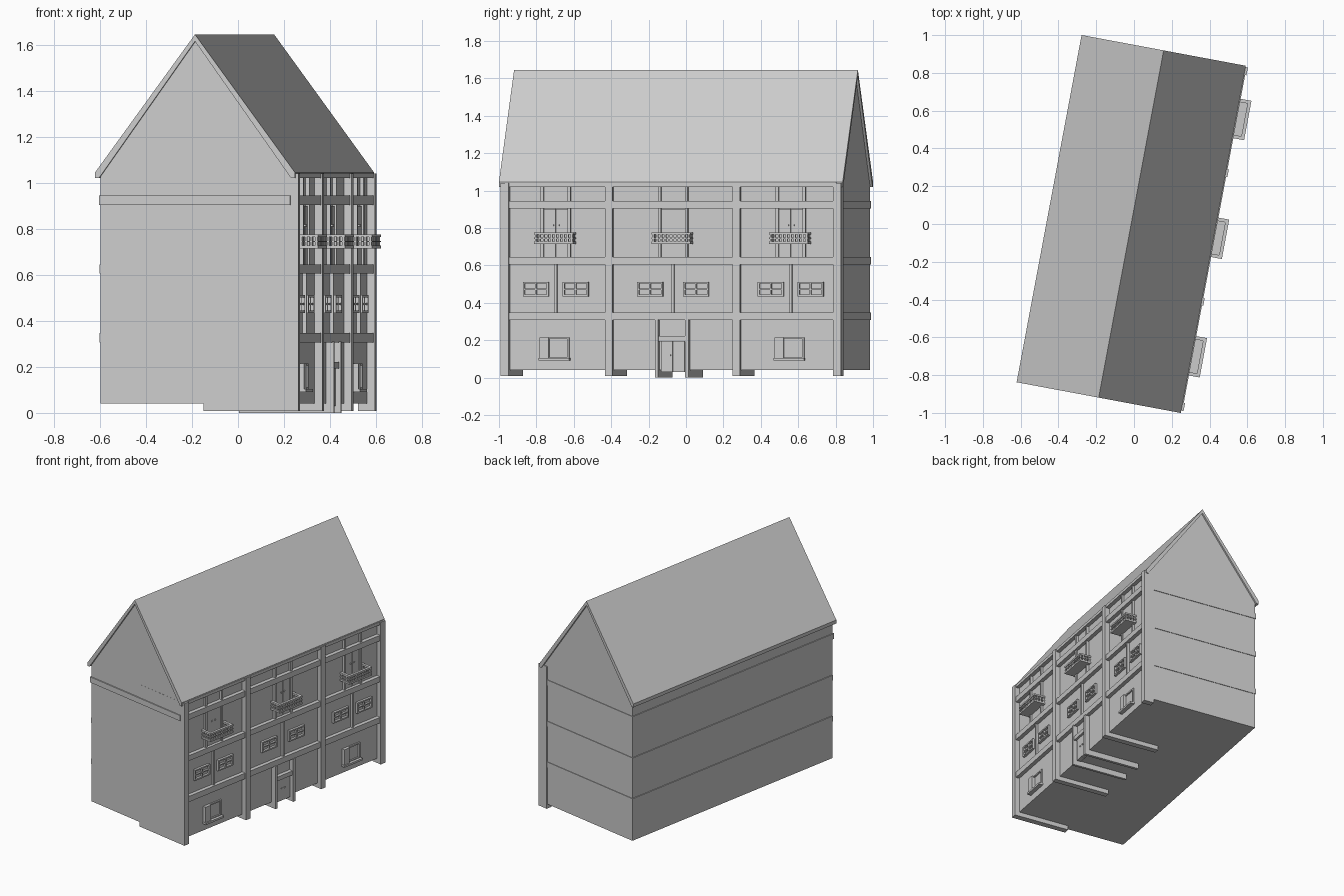
import bpy, bmesh, math

cube = bpy.data.objects.get("Cube")
if cube:
    bpy.data.objects.remove(cube)

TURN = math.radians(-10.6)
WALL = 0.42          # half width of the house
END = 0.922          # half length of the house
PILLAR = 0.455       # outer face of the pillars

grey = bpy.data.materials.new("plain_grey")
grey.use_nodes = True
grey.diffuse_color = (0.6, 0.6, 0.6, 1)
grey.node_tree.nodes["Principled BSDF"].inputs["Base Color"].default_value = (0.6, 0.6, 0.6, 1)


def finish(name, bm):
    """Turn a bmesh built in house axes into a placed object."""
    bmesh.ops.recalc_face_normals(bm, faces=bm.faces)
    mesh = bpy.data.meshes.new(name)
    bm.to_mesh(mesh)
    bm.free()
    mesh.materials.append(grey)
    obj = bpy.data.objects.new(name, mesh)
    obj.rotation_euler.z = TURN
    obj.location.x = -0.015
    bpy.context.collection.objects.link(obj)


def boxes(name, specs):
    """Each spec is (u range, v range, z range): across, along, up."""
    bm = bmesh.new()
    for spec in specs:
        made = bmesh.ops.create_cube(bm, size=1)["verts"]
        for vert in made:
            for axis, (low, high) in enumerate(spec):
                vert.co[axis] = low if vert.co[axis] < 0 else high
    finish(name, bm)


def extrude_profile(name, points, half):
    """Sweep a cross-section along the length of the house."""
    bm = bmesh.new()
    face = bm.faces.new([bm.verts.new((u, -half, z)) for u, z in points])
    swept = bmesh.ops.extrude_face_region(bm, geom=[face])["geom"]
    for item in swept:
        if isinstance(item, bmesh.types.BMVert):
            item.co.y = half
    finish(name, bm)


def around(c, half):
    return (c - half, c + half)


def frame(c, half, z, bar, u):
    """Four bars round an opening."""
    low, high = z
    sides = [(u, (c - half, c - half + bar), z), (u, (c + half - bar, c + half), z)]
    rails = [(u, around(c, half - bar), (low, low + bar)),
             (u, around(c, half - bar), (high - bar, high))]
    return sides + rails


# House body with gables, and the roof shell
extrude_profile("house_body", [(-WALL, 0.04), (WALL, 0.04), (WALL, 1.045),
                               (0, 1.615), (-WALL, 1.045)], END)
extrude_profile("roof", [(-0.442, 1.02), (-0.442, 1.045), (0, 1.645), (0.442, 1.045),
                         (0.442, 1.02), (0.425, 1.02), (0, 1.615), (-0.425, 1.02)], 0.935)

# Pillars, running on as beams under the floor
deep, shallow = (0.036, PILLAR), (0.38, PILLAR)
boxes("pillars", [(deep, (-0.923, -0.88), (0.008, 1.04)),
                  (deep, (-0.355, -0.315), (0.008, 1.04)),
                  (deep, (0.337, 0.378), (0.008, 1.04)),
                  (shallow, (0.886, 0.928), (0.008, 1.04))])

# Floor bands wrapping the walls
bands = []
for low, high in ((0.307, 0.348), (0.605, 0.644), (0.904, 0.944)):
    front = -0.93 if low > 0.9 else -END + 0.002
    bands.append(((-0.426, WALL), (front, 0.926), (low, high)))
    bands.append(((0.4, 0.448), (-0.9, 0.9), (low, high)))
bands.append(((0.4, 0.448), (-0.9, 0.9), (1.02, 1.042)))
boxes("floor_bands", bands)

posts, windows, doors, knobs, balconies = [], [], [], [], []
for c in (-0.628, 0.01, 0.65):
    # Posts: one in the middle storey, two on the top storey
    posts.append(((0.4, 0.437), around(c, 0.007), (0.34, 0.61)))
    for side in (-1, 1):
        posts.append(((0.4, 0.437), around(c + side * 0.073, 0.008), (0.64, 1.03)))
        # Paired windows with crossed bars
        w = c + side * (0.125 if abs(c) < 0.1 else 0.108)
        windows += frame(w, 0.07, (0.434, 0.512), 0.01, (0.41, 0.437))
        windows.append(((0.41, 0.434), around(w, 0.004), (0.44, 0.506)))
        windows.append(((0.41, 0.434), around(w, 0.062), (0.469, 0.477)))
        # Balcony door leaves and knobs
        knobs.append(((0.42, 0.434), around(c + side * 0.015, 0.004), (0.81, 0.818)))
        doors.append(((0.41, 0.428), around(c + side * 0.0325, 0.032), (0.645, 0.9)))
    # Balcony floor, rails and balusters
    v0, v1 = c - 0.104, c + 0.108
    balconies.append(((0.41, 0.506), (v0, v1), (0.715, 0.728)))
    for z in ((0.742, 0.748), (0.764, 0.776)):
        balconies.append(((0.488, 0.506), (v0, v1), z))
        balconies.append(((0.41, 0.49), (v0, v0 + 0.018), z))
        balconies.append(((0.41, 0.49), (v1 - 0.018, v1), z))
    for i in range(10):
        v = v0 + 0.009 + i * (v1 - v0 - 0.018) / 9
        balconies.append(((0.492, 0.502), around(v, 0.005), (0.725, 0.766)))
    for i in range(3):
        for v in (v0 + 0.009, v1 - 0.009):
            balconies.append((around(0.43 + i * 0.022, 0.005), around(v, 0.005), (0.725, 0.766)))
boxes("timber_posts", posts)
boxes("windows", windows)
boxes("balcony_doors", doors)
boxes("balconies", balconies)

# Ground floor windows with sill and side panel
ground = []
for c in (-0.635, 0.643):
    ground += frame(c, 0.08, (0.1, 0.215), 0.01, (0.41, 0.43))
    ground.append(((0.41, 0.45), around(c, 0.084), (0.09, 0.104)))
    ground.append(((0.41, 0.442), (c - 0.08, c - 0.03), (0.1, 0.215)))
boxes("ground_windows", ground)

# Entrance: jambs running under the floor, lintel, double door
jamb_z = (0, 0.31)
boxes("entrance_frame", [(deep, (-0.084, -0.066), jamb_z), (deep, (0.08, 0.1), jamb_z),
                         ((0.4, 0.448), (-0.07, 0.085), (0.192, 0.222))])
boxes("entrance_door", [((0.4, 0.432), (-0.055, 0.008), (0.03, 0.192)),
                        ((0.4, 0.432), (0.01, 0.073), (0.03, 0.192))])
knobs += [((0.42, 0.438), around(0.009 + s * 0.014, 0.004), (0.114, 0.122)) for s in (-1, 1)]
boxes("door_knobs", knobs)
